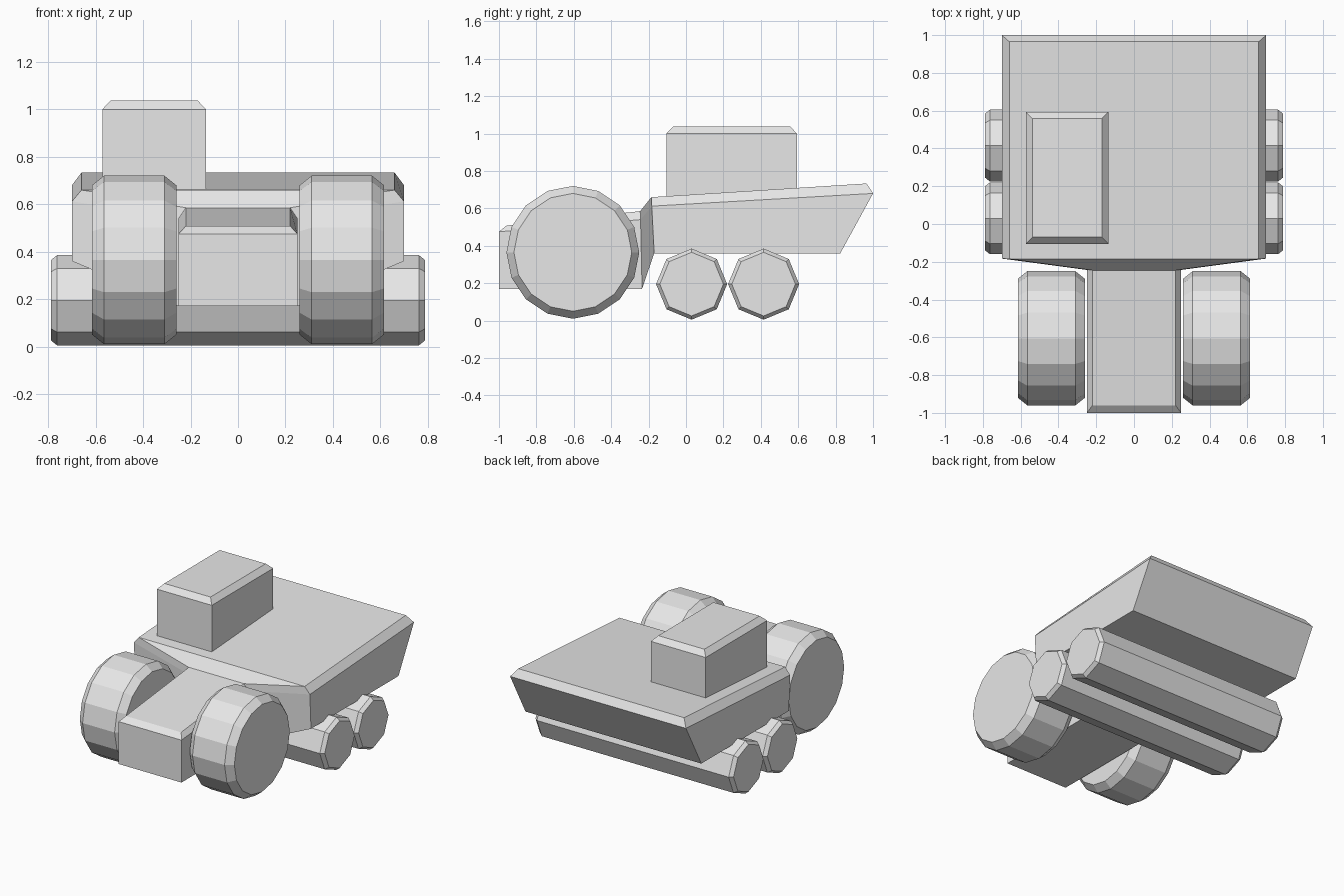
import bpy
from math import sin, cos, tau

cube = bpy.data.objects.get("Cube")
if cube:
    bpy.data.objects.remove(cube, do_unlink=True)

grey = bpy.data.materials.new("plain_grey")
grey.use_nodes = True
colour = (0.8, 0.8, 0.8, 1)
grey.diffuse_color = colour
grey.node_tree.nodes["Principled BSDF"].inputs["Base Color"].default_value = colour


def loft(name, rings, cap=None):
    """Skin a row of equal rings; cap lists the faces closing each end."""
    n = len(rings[0])
    cap = cap or [range(n)]
    verts = [p for ring in rings for p in ring]
    faces = []
    for r in range(len(rings) - 1):
        for i in range(n):
            j = (i + 1) % n
            faces.append((r * n + i, r * n + j, (r + 1) * n + j, (r + 1) * n + i))
    last = (len(rings) - 1) * n
    for face in cap:
        faces.append(tuple(reversed(list(face))))
        faces.append(tuple(last + i for i in face))
    mesh = bpy.data.meshes.new(name)
    mesh.from_pydata(verts, [], faces)
    mesh.materials.append(grey)
    obj = bpy.data.objects.new(name, mesh)
    bpy.context.collection.objects.link(obj)
    # Make all normals face outward
    import bmesh
    bm = bmesh.new()
    bm.from_mesh(mesh)
    bmesh.ops.recalc_face_normals(bm, faces=bm.faces)
    bm.to_mesh(mesh)
    bm.free()
    return obj


def section(half, bevel, bottom, side, top):
    """Cross-section with chamfered upper corners; each level is (y, z)."""
    inner = half - bevel
    return [(-half, *bottom), (half, *bottom), (half, *side),
            (inner, *top), (-inner, *top), (-half, *side)]


def wheel(name, x0, x1, y, z, radius, sides, chamfer_x, chamfer_r):
    """Faceted cylinder along x with chamfered rims."""
    def ring(x, r):
        return [(x, y + r * sin(tau * k / sides), z + r * cos(tau * k / sides))
                for k in range(sides)]
    small = radius - chamfer_r
    loft(name, [ring(x0, small), ring(x0 + chamfer_x, radius),
                ring(x1 - chamfer_x, radius), ring(x1, small)])


# Hood flaring into the wide rear body
loft("hull", [
    section(0.25, 0.03, (-1.0, 0.17), (-1.0, 0.475), (-0.96, 0.508)),
    section(0.25, 0.03, (-0.235, 0.17), (-0.243, 0.54), (-0.245, 0.585)),
    section(0.70, 0.04, (-0.17, 0.36), (-0.183, 0.612), (-0.185, 0.66)),
    section(0.70, 0.04, (0.825, 0.36), (1.0, 0.68), (0.965, 0.733)),
], cap=[(0, 1, 2, 5), (5, 2, 3, 4)])


# Cab box on the right of the deck
def rect(inset, z):
    x0, x1, y0, y1 = -0.572 + inset, -0.135 - inset, -0.105 + inset, 0.593 - inset
    return [(x0, y0, z), (x1, y0, z), (x1, y1, z), (x0, y1, z)]


loft("cab", [rect(0, 0.65), rect(0, 1.0), rect(0.035, 1.037)])

# Large front wheels
wheel("front_wheel_left", 0.26, 0.615, -0.605, 0.365, 0.355, 16, 0.05, 0.04)
wheel("front_wheel_right", -0.615, -0.26, -0.605, 0.365, 0.355, 16, 0.05, 0.04)

# Full-width rear rollers
for label, y in (("front", 0.03), ("back", 0.415)):
    wheel("roller_" + label, -0.788, 0.788, y, 0.195, 0.19, 8, 0.025, 0.02)
